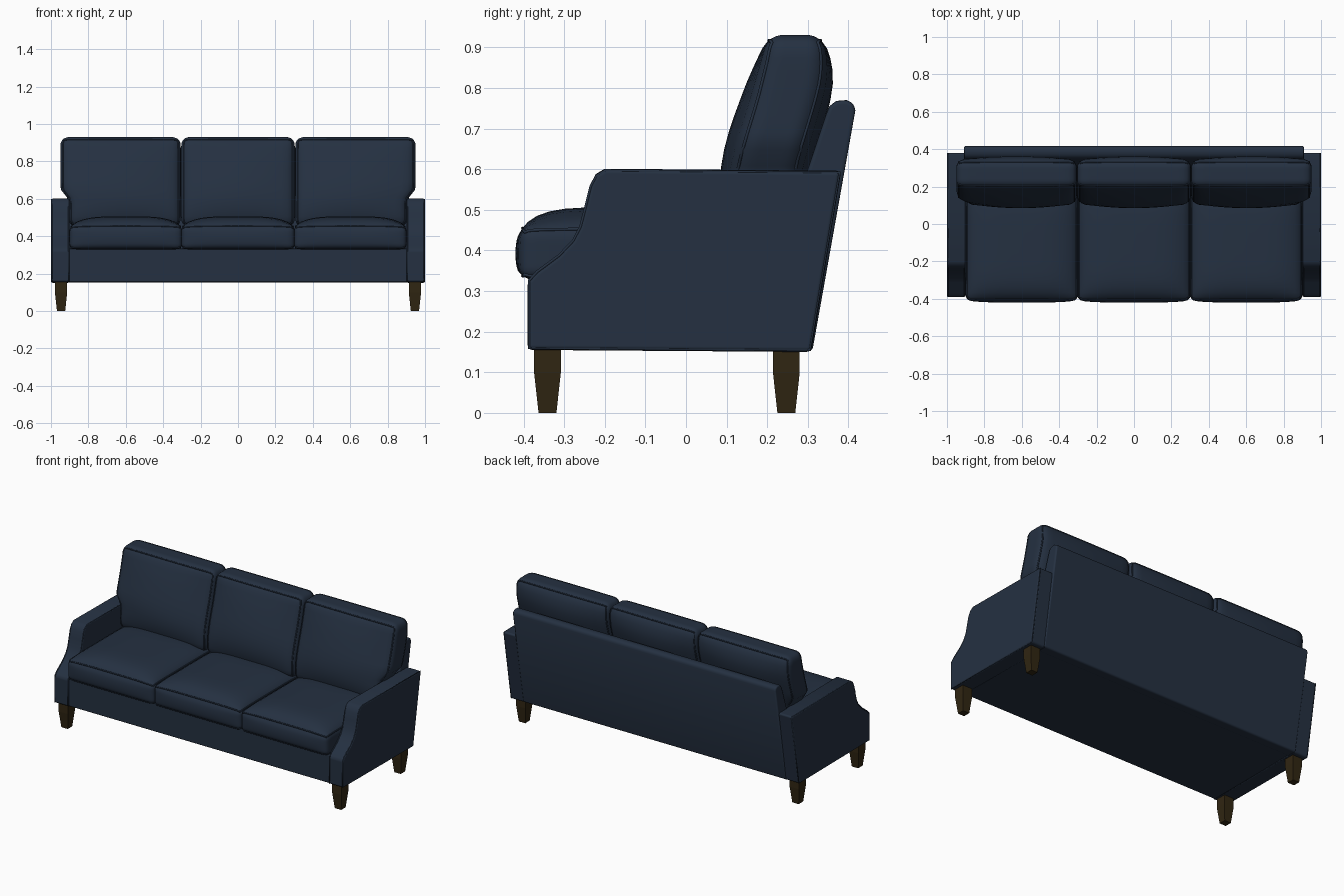
import bpy, bmesh, math
from mathutils import Vector

cube = bpy.data.objects.get("Cube")
if cube:
    bpy.data.objects.remove(cube, do_unlink=True)


def material(name, rgb):
    m = bpy.data.materials.new(name)
    m.use_nodes = True
    color = (*rgb, 1)
    m.diffuse_color = color
    bsdf = m.node_tree.nodes["Principled BSDF"]
    bsdf.inputs["Base Color"].default_value = color
    bsdf.inputs["Roughness"].default_value = 0.8
    return m


FABRIC = material("navy fabric", (0.018, 0.030, 0.053))
WOOD = material("dark wood", (0.030, 0.019, 0.006))


def add_mesh(name, bm, mat, smooth=True, bevel=0):
    bmesh.ops.recalc_face_normals(bm, faces=bm.faces)
    for f in bm.faces:
        f.smooth = smooth
    me = bpy.data.meshes.new(name)
    bm.to_mesh(me)
    bm.free()
    me.materials.append(mat)
    ob = bpy.data.objects.new(name, me)
    bpy.context.collection.objects.link(ob)
    if bevel:
        mod = ob.modifiers.new("soft edges", "BEVEL")
        mod.width = bevel
        mod.segments = 3
        mod.limit_method = "ANGLE"
        mod.angle_limit = math.radians(35)
        mod.harden_normals = True
    return ob


def extrude_profile(name, profile, x0, x1, bevel):
    """Side profile of (y, z) points pulled along x."""
    bm = bmesh.new()
    face = bm.faces.new([bm.verts.new((x0, y, z)) for y, z in profile])
    ext = bmesh.ops.extrude_face_region(bm, geom=[face])["geom"]
    moved = [v for v in ext if isinstance(v, bmesh.types.BMVert)]
    bmesh.ops.translate(bm, verts=moved, vec=(x1 - x0, 0, 0))
    return add_mesh(name, bm, FABRIC, bevel=bevel)


def piping(name, points, radius=0.004):
    cu = bpy.data.curves.new(name, "CURVE")
    cu.dimensions = "3D"
    cu.bevel_depth = radius
    cu.bevel_resolution = 1
    sp = cu.splines.new("POLY")
    sp.points.add(len(points) - 1)
    for p, co in zip(sp.points, points):
        p.co = (*co, 1)
    sp.use_cyclic_u = True
    cu.materials.append(FABRIC)
    ob = bpy.data.objects.new(name, cu)
    bpy.context.collection.objects.link(ob)


def smoothstep(t):
    t = min(max(t, 0), 1)
    return t * t * (3 - 2 * t)


def rounded(p, half, r):
    """Map a point of the unit cube onto a rounded box."""
    p = Vector([math.sin(c * math.pi / 2) * h for c, h in zip(p, half)])
    q = Vector([max(-(h - r), min(h - r, c)) for c, h in zip(p, half)])
    d = p - q
    return q + d.normalized() * r if d.length > 1e-6 else p


def cushion(name, shape, axis, signs):
    bm = bmesh.new()
    bmesh.ops.create_cube(bm, size=2)
    bmesh.ops.subdivide_edges(bm, edges=bm.edges, cuts=17, use_grid_fill=True)
    for v in bm.verts:
        v.co = shape(v.co)
    add_mesh(name, bm, FABRIC)
    # Piping follows the border of the padded faces
    a, b = [i for i in range(3) if i != axis]
    n = 24
    for s in signs:
        loop = []
        for u0, v0, du, dv in ((-1, -1, 2, 0), (1, -1, 0, 2), (1, 1, -2, 0), (-1, 1, 0, -2)):
            for k in range(n):
                p = Vector((0, 0, 0))
                p[axis] = s
                p[a] = u0 + du * k / n
                p[b] = v0 + dv * k / n
                loop.append(shape(p))
        piping(name + "_piping", loop)


def seat_shape(cx):
    half = (0.303 if cx == 0 else 0.301, 0.305, 0.064)

    def shape(c):
        p = rounded(c, half, 0.03)
        u, v, w = (p[i] / half[i] for i in range(3))
        crown = max(0, 1 - u ** 4) * max(0, 1 - v ** 6)
        p.z += 0.05 * crown * (w + 1) / 2
        p.y += 0.012 * v * max(0, 1 - u ** 4) * max(0, 1 - w * w)
        return p + Vector((cx, -0.103, 0.392))
    return shape


def back_shape(cx):
    inner = 0.305
    half = (0.304 if cx == 0 else 0.322, 0.082, 0.24)
    side = (cx > 0) - (cx < 0)

    def shape(c):
        p = rounded(c, half, 0.045)
        u, v, w = (p[i] / half[i] for i in range(3))
        puff = max(0, 1 - u * u) * max(0, 1 - w * w)
        p.y += v * puff * (0.036 if v < 0 else 0.03)
        # Sides narrow slightly toward the rounded top
        p.y *= 1 - 0.12 * smoothstep((w - 0.5) * 2)
        p += Vector((cx, 0.19, 0.69))
        p.y += 0.078 * smoothstep((p.z - 0.52) / 0.38)
        # Outer cushions wrap over the arms
        if side:
            limit = 0.905 + 0.045 * smoothstep((p.z - 0.585) / 0.075)
            p.x = side * (inner + (abs(p.x) - inner) * (limit - inner) / (0.95 - inner))
        return p
    return shape


# Cushions
for label, sx, bx in (("right", -0.6, -0.628), ("middle", 0, 0), ("left", 0.6, 0.628)):
    cushion(label + "_seat_cushion", seat_shape(sx), 2, (-1, 1))
    cushion(label + "_back_cushion", back_shape(bx), 1, (-1, 1))

# Arms with a scooped front and piped outline
ARM = [(-0.39, 0.155), (-0.39, 0.325), (-0.37, 0.347), (-0.315, 0.388), (-0.28, 0.425),
       (-0.262, 0.46), (-0.248, 0.515), (-0.237, 0.56), (-0.222, 0.588), (-0.20, 0.601),
       (0.382, 0.596), (0.308, 0.15)]
for label, s in (("right", -1), ("left", 1)):
    extrude_profile(label + "_arm", ARM, s * 0.9, s * 1.0, 0.012)
    for x in (0.905, 0.995):
        piping(label + "_arm_piping", [(s * x, y * 0.99, 0.38 + (z - 0.38) * 0.98) for y, z in ARM])

# Base rail and leaning back frame
extrude_profile("base", [(-0.382, 0.155), (-0.382, 0.333), (0.32, 0.333), (0.30, 0.155)],
                -0.905, 0.905, 0.006)
extrude_profile("back_frame", [(0.25, 0.152), (0.25, 0.45), (0.345, 0.735), (0.353, 0.755),
                               (0.37, 0.768), (0.395, 0.77), (0.412, 0.762), (0.417, 0.745),
                               (0.311, 0.152)], -0.91, 0.91, 0.01)


# Tapered legs
def leg(name, x, y):
    bm = bmesh.new()
    rings = []
    for z, h in ((0, 0.022), (0.1, 0.033), (0.165, 0.033)):
        rings.append([bm.verts.new((x + i * h, y + j * h, z))
                      for i, j in ((-1, -1), (1, -1), (1, 1), (-1, 1))])
    for lo, hi in zip(rings, rings[1:]):
        for k in range(4):
            m = (k + 1) % 4
            bm.faces.new((lo[k], lo[m], hi[m], hi[k]))
    bm.faces.new(rings[0])
    bm.faces.new(rings[-1])
    add_mesh(name, bm, WOOD, smooth=False)


for label, s in (("right", -1), ("left", 1)):
    leg("front_" + label + "_leg", s * 0.946, -0.341)
    leg("back_" + label + "_leg", s * 0.946, 0.247)
